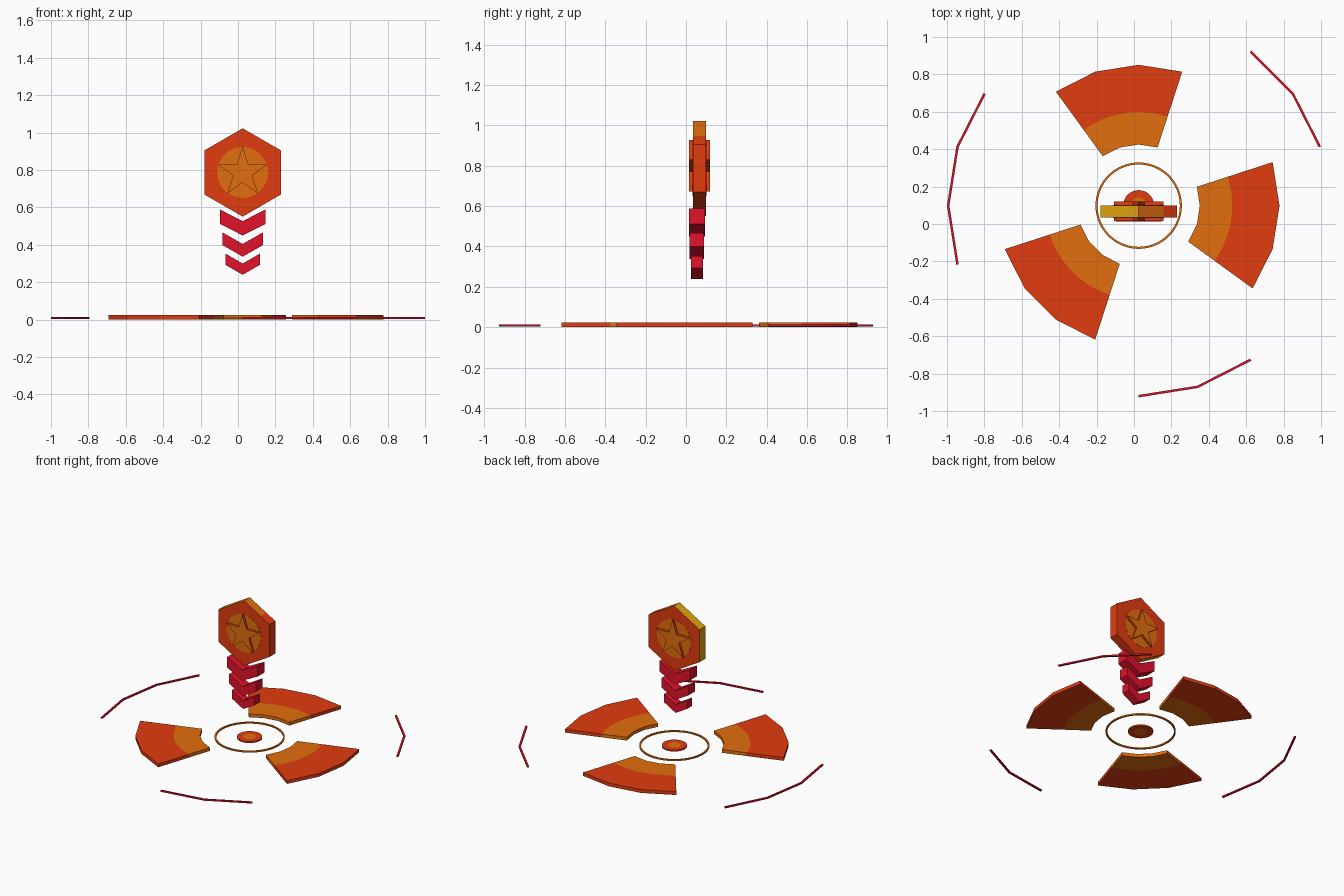
import bpy, bmesh, math
from mathutils import Vector

if "Cube" in bpy.data.objects:
    bpy.data.objects.remove(bpy.data.objects["Cube"])

CX, CY = 0.025, 0.098        # centre of the floor pattern
BY, BZ = 0.067, 0.787        # centre of the badge


def material(name, rgb):
    lin = [((c / 255 + 0.055) / 1.055) ** 2.4 if c > 10 else c / 255 / 12.92 for c in rgb]
    m = bpy.data.materials.new(name)
    m.diffuse_color = (*lin, 1)
    m.use_nodes = True
    m.node_tree.nodes["Principled BSDF"].inputs["Base Color"].default_value = m.diffuse_color
    return m


RED = material("red_orange", (226, 60, 16))
ORANGE = material("orange", (226, 110, 14))
GOLD = material("gold", (226, 165, 14))
CRIMSON = material("crimson", (226, 18, 42))


def finish(name, bm, mats, rule=None):
    bmesh.ops.remove_doubles(bm, verts=bm.verts, dist=1e-5)
    bmesh.ops.recalc_face_normals(bm, faces=bm.faces)
    bm.normal_update()
    if rule:
        for f in bm.faces:
            f.material_index = rule(f.calc_center_median(), f.normal)
    me = bpy.data.meshes.new(name)
    bm.to_mesh(me)
    bm.free()
    for m in mats:
        me.materials.append(m)
    ob = bpy.data.objects.new(name, me)
    bpy.context.collection.objects.link(ob)
    return ob


def facet(r, deg):
    """Radius of a 20-sided polygon at an angle."""
    return r * math.cos(math.radians(9)) / math.cos(math.radians(deg % 18 - 9))


def band(name, a0, a1, step, rin, rout, z0, z1, mat):
    """Solid flat ring section between two radius functions of the angle."""
    bm = bmesh.new()
    rows = []
    n = round((a1 - a0) / step)
    for i in range(n + 1):
        a = a0 + i * step
        d = Vector((math.cos(math.radians(a)), math.sin(math.radians(a)), 0))
        c = Vector((CX, CY, 0))
        rows.append([bm.verts.new(c + d * r(a) + Vector((0, 0, z)))
                     for r, z in ((rin, z0), (rout, z0), (rout, z1), (rin, z1))])
    for p, q in zip(rows, rows[1:]):
        for k in range(4):
            bm.faces.new((p[k], p[(k + 1) % 4], q[(k + 1) % 4], q[k]))
    if a1 - a0 < 360:
        bm.faces.new(rows[0])
        bm.faces.new(rows[-1])
    bmesh.ops.dissolve_degenerate(bm, edges=bm.edges, dist=1e-6)
    return finish(name, bm, [mat])


def prism(name, pts, y, half, mats, rule=None):
    """Front-facing outline (x, z) given depth along y."""
    bm = bmesh.new()
    f = bm.faces.new([bm.verts.new((CX + x, y - half, z)) for x, z in pts])
    ext = bmesh.ops.extrude_face_region(bm, geom=[f], use_keep_orig=True)
    vs = [g for g in ext["geom"] if isinstance(g, bmesh.types.BMVert)]
    bmesh.ops.translate(bm, verts=vs, vec=(0, 2 * half, 0))
    return finish(name, bm, mats, rule)


def polar(r, deg):
    return (r * math.cos(math.radians(deg)), BZ + r * math.sin(math.radians(deg)))


def const(r):
    return lambda a: r


# floor fan plates, orange inside and red outside
for i, (a0, a1) in enumerate(((-36, 18), (72, 126), (198, 252))):
    band(f"fan_inner_{i}", a0, a1, 3, lambda a: facet(0.327, a), const(0.5), 0, 0.024, ORANGE)
    band(f"fan_outer_{i}", a0, a1, 3, const(0.5), lambda a: facet(0.753, a), 0, 0.024, RED)

# thin outer arcs
for i, (a0, a1) in enumerate(((18, 54), (144, 198), (270, 306))):
    band(f"outer_arc_{i}", a0, a1, 18, const(1.012), const(1.025), 0.003, 0.013, CRIMSON)

# thin ring and centre target
band("thin_ring", 0, 360, 6, const(0.22), const(0.231), 0.003, 0.013, ORANGE)
band("target_rim", 0, 360, 10, const(0.043), const(0.083), 0.003, 0.013, RED)
band("target_centre", 0, 360, 10, const(0), const(0.043), 0.003, 0.013, ORANGE)


# hexagonal badge: gold left edges, orange upper right edge, red elsewhere
def badge_rule(c, n):
    if abs(n.y) > 0.5:
        return 0
    if n.x < 0:
        return 2
    return 1 if n.z > 0.2 and c.x - CX < 0.13 else 0


R = 0.236
hexagon = [polar(R, 90 + 60 * k) for k in range(6)]
hexagon.append((0.132, BZ + R - 0.132 * math.tan(math.radians(30))))
prism("badge", hexagon, BY, 0.033, [RED, ORANGE, GOLD], badge_rule)

# orange disc on both badge faces
prism("badge_disc", [polar(0.136, 7.5 * k) for k in range(48)], BY, 0.0345, [ORANGE])

# star standing proud of both badge faces
star = [polar(0.14 if k % 2 == 0 else 0.0535, 90 + 36 * k) for k in range(10)]
prism("star", star, BY, 0.052, [RED, ORANGE], lambda c, n: int(abs(n.y) > 0.5))

# three chevrons, shrinking downward
for i, (w, top, h, d) in enumerate(((0.122, 0.589, 0.077, 0.040),
                                    (0.109, 0.467, 0.068, 0.036),
                                    (0.092, 0.353, 0.060, 0.030))):
    dip = 0.062 if i < 2 else 0.053
    pts = [(-w, top), (-w, top - h), (0, top - h - dip),
           (w, top - h), (w, top), (0, top - dip)]
    prism(f"chevron_{i}", pts, 0.054, d, [CRIMSON])
